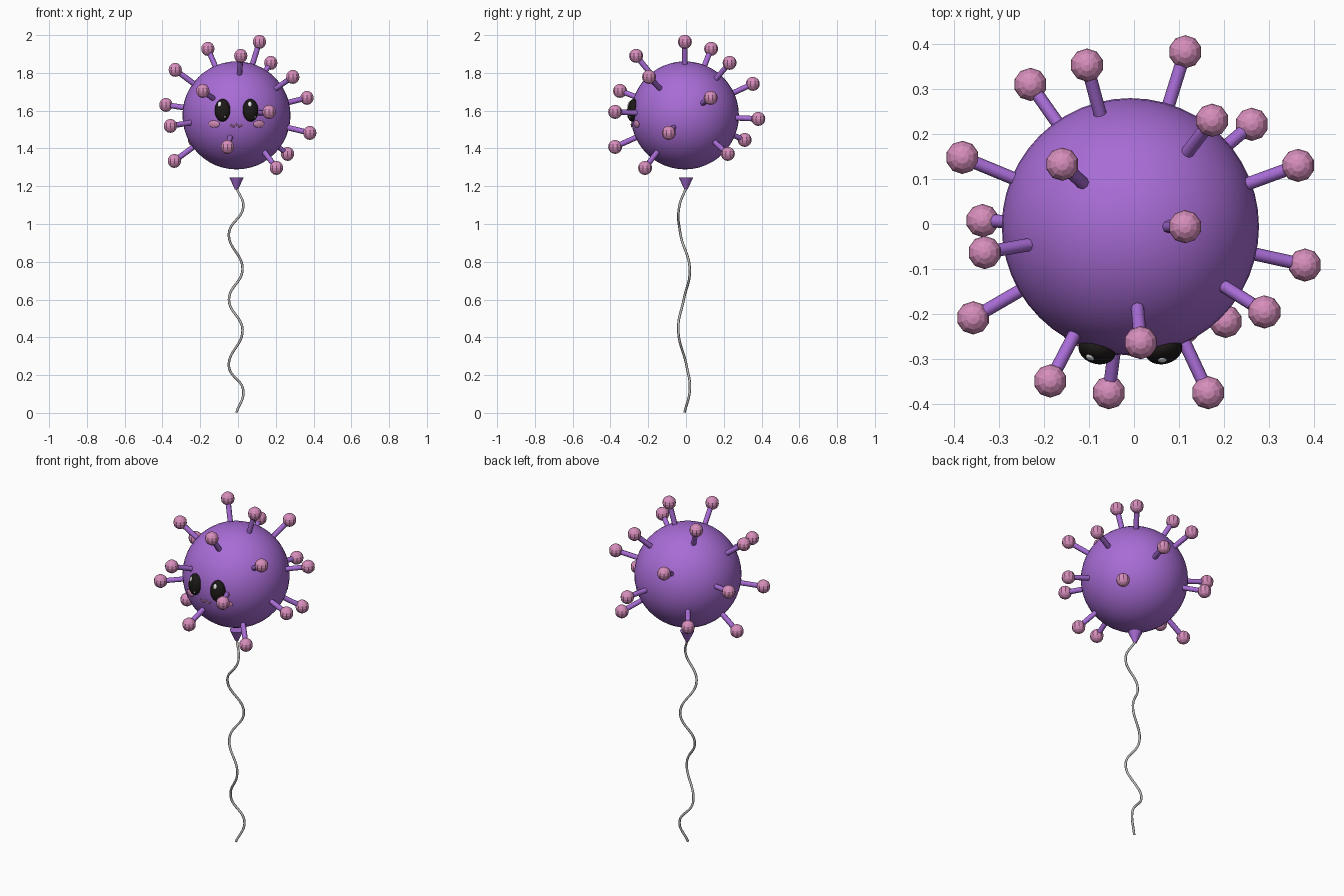
import bpy
from math import sin, cos, sqrt, pi
from mathutils import Vector

old = bpy.data.objects.get("Cube")
if old:
    bpy.data.objects.remove(old, do_unlink=True)

CENTRE = Vector((-0.008, -0.006, 1.575))
RADIUS = 0.286


def material(name, rgb):
    m = bpy.data.materials.new(name)
    m.use_nodes = True
    m.diffuse_color = (*rgb, 1)
    m.node_tree.nodes["Principled BSDF"].inputs["Base Color"].default_value = (*rgb, 1)
    return m


purple = material("purple", (0.39, 0.15, 0.67))
pink = material("pink", (0.68, 0.27, 0.5))
black = material("black", (0.012, 0.01, 0.009))
white = material("white", (0.9, 0.9, 0.9))
grey = material("string grey", (0.5, 0.5, 0.48))


def finish(name, mat, smooth=True):
    ob = bpy.context.object
    ob.name = name
    ob.data.materials.append(mat)
    if smooth:
        bpy.ops.object.shade_smooth_by_angle(angle=1.0)
    return ob


def ball(name, mat, loc, size, normal=None, segs=24, rings=16, smooth=True):
    bpy.ops.mesh.primitive_uv_sphere_add(segments=segs, ring_count=rings, radius=1, location=loc)
    ob = finish(name, mat, smooth)
    ob.scale = size
    if normal:
        ob.rotation_euler = normal.to_track_quat('Y', 'Z').to_euler()
    return ob


def on_face(dx, dz, out=0.0):
    """Point and inward normal on the front of the body."""
    p = Vector((dx, -sqrt(RADIUS**2 - dx**2 - dz**2), dz))
    n = p.normalized()
    return CENTRE + p + n * out, -n


def tube(name, mat, points, radius):
    cu = bpy.data.curves.new(name, 'CURVE')
    cu.dimensions = '3D'
    cu.bevel_depth = radius
    cu.bevel_resolution = 2
    cu.use_fill_caps = True
    sp = cu.splines.new('BEZIER')
    sp.bezier_points.add(len(points) - 1)
    for bp, p in zip(sp.bezier_points, points):
        bp.co = p
        bp.handle_left_type = bp.handle_right_type = 'AUTO'
    cu.materials.append(mat)
    ob = bpy.data.objects.new(name, cu)
    bpy.context.collection.objects.link(ob)
    return ob


# Round body
ball("body", purple, CENTRE, (RADIUS,) * 3, segs=48, rings=24)

# Knobbed spikes in a golden-angle spiral, leaving the underside bare
COUNT, REACH = 22, 0.408
golden = pi * (3 - sqrt(5))
for i in range(COUNT - 3):
    h = 1 - (2 * i + 1) / COUNT
    r = sqrt(1 - h * h)
    d = Vector((r * cos(i * golden), r * sin(i * golden), h))
    bpy.ops.mesh.primitive_cylinder_add(vertices=8, radius=0.0145, depth=0.15,
                                        location=CENTRE + d * 0.325)
    stalk = finish(f"spike_stalk_{i}", purple)
    stalk.rotation_euler = d.to_track_quat('Z', 'Y').to_euler()
    ball(f"spike_knob_{i}", pink, CENTRE + d * REACH, (0.037,) * 3,
         segs=10, rings=8, smooth=False)

# Eyes with highlights, and cheeks
for side, s in (("left", 1), ("right", -1)):
    loc, n = on_face(s * 0.074, 0.027)
    ball(f"{side}_eye", black, loc, (0.042, 0.03, 0.06), n)
    loc, n = on_face(s * 0.074 - 0.008, 0.053, 0.022)
    ball(f"{side}_eye_highlight", white, loc, (0.011, 0.008, 0.016), n)
    loc, n = on_face(s * 0.074 + 0.017, -0.006, 0.02)
    ball(f"{side}_eye_glint", white, loc, (0.005, 0.004, 0.007), n)
    loc, n = on_face(s * 0.119, -0.046)
    ball(f"{side}_cheek", pink, loc, (0.032, 0.008, 0.019), n)

# Mouth: two small joined arcs
mouth = []
for k in range(13):
    t = k / 6 - 1
    mouth.append(on_face(t * 0.032, -0.047 - 0.012 * abs(sin(pi * t)), 0.001)[0])
tube("mouth", pink, mouth, 0.004)

# Knot below the body
bpy.ops.mesh.primitive_cone_add(vertices=16, radius1=0.009, radius2=0.038, depth=0.063,
                                location=(CENTRE.x, CENTRE.y + 0.006, 1.215))
finish("knot", purple)

# Wavy string
tube("string", grey, [
    (-0.008, -0.008, 0.003), (0.028, 0.02, 0.12), (-0.048, 0.004, 0.245),
    (0.024, -0.041, 0.44), (-0.048, -0.012, 0.6), (0.024, 0.02, 0.76),
    (-0.048, -0.03, 0.95), (0.028, -0.036, 1.09), (-0.008, 0, 1.19)], 0.0065)
